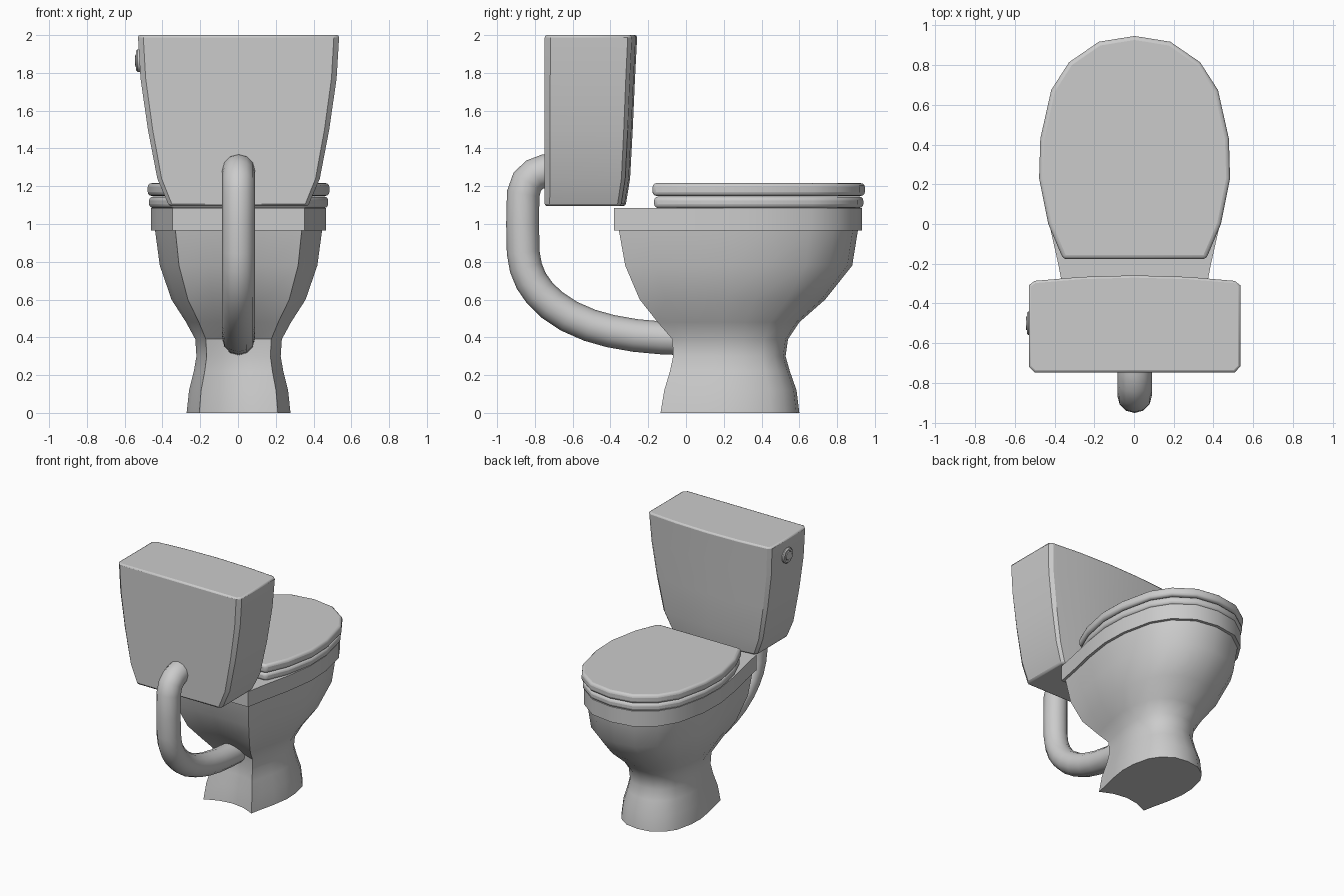
import bpy, math
from mathutils import Matrix

if "Cube" in bpy.data.objects:
    bpy.data.objects.remove(bpy.data.objects["Cube"])

X0 = 0.003  # small sideways centring offset


def loft(name, rings, bevel=0.0, segments=2, limit=50, smooth=32):
    """Skin a stack of equal-length rings, cap both ends, optionally bevel."""
    n = len(rings[0])
    verts = [p for r in rings for p in r]
    faces = [(k * n + i, k * n + (i + 1) % n, (k + 1) * n + (i + 1) % n, (k + 1) * n + i)
             for k in range(len(rings) - 1) for i in range(n)]
    faces += [tuple(reversed(range(n))), tuple(range((len(rings) - 1) * n, len(rings) * n))]
    me = bpy.data.meshes.new(name)
    me.from_pydata(verts, [], faces)
    ob = bpy.data.objects.new(name, me)
    bpy.context.collection.objects.link(ob)
    if bevel:
        m = ob.modifiers.new("edge_round", 'BEVEL')
        m.width, m.segments = bevel, segments
        m.limit_method, m.angle_limit = 'ANGLE', math.radians(limit)
    finish(ob, smooth)
    return ob


def finish(ob, angle):
    bpy.ops.object.select_all(action='DESELECT')
    ob.select_set(True)
    bpy.context.view_layer.objects.active = ob
    bpy.ops.object.shade_smooth_by_angle(angle=math.radians(angle))


def mirror(half):
    """Right half outline, back centre to front centre -> full loop."""
    return half + [(-x, y) for x, y in reversed(half) if x > 1e-6]


# Bowl and pedestal: one outline rescaled at every height
rim = mirror([(0, -.38), (.18, -.38), (.35, -.38), (.385, -.2), (.43, 0), (.463, .23), (.457, .43),
              (.405, .665), (.32, .80), (.175, .905), (0, .933)])
# z, half width, back y, front y, hollow of the back face
levels = [(0, .275, -.135, .60, .06), (.12, .262, -.115, .585, .055), (.22, .237, -.085, .55, .05),
          (.30, .223, -.068, .527, .045), (.39, .229, -.072, .54, .04), (.48, .278, -.15, .60, .035),
          (.60, .355, -.245, .737, .025), (.78, .417, -.322, .88, .01), (.965, .442, -.355, .91, 0),
          (.965, .463, -.38, .933, 0), (1.085, .463, -.38, .933, 0)]


def bowl_ring(z, w, y0, y1, hollow):
    ring = []
    for x, y in rim:
        dent = hollow * max(0, 1 - (x / .35) ** 2) if y < -.37 else 0
        ring.append((X0 + x / .463 * w, y0 + dent + (y + .38) / 1.313 * (y1 - y0), z))
    return ring


loft("bowl", [bowl_ring(*lv) for lv in levels])

# Seat and lid: same outline, the seat a touch smaller
lid_outline = mirror([(0, -.177), (.36, -.177), (.435, 0), (.481, .23), (.475, .43),
                      (.42, .675), (.33, .815), (.18, .918), (0, .947)])
for name, s, z0, z1 in (("seat", .985, 1.085, 1.145), ("lid", 1, 1.149, 1.216)):
    loft(name, [[(X0 + x * s, .385 + (y - .385) * s, z) for x, y in lid_outline] for z in (z0, z1)],
         bevel=.02, segments=3)

# Tank: bowed front, flaring upward
tank_half = [(0, 0), (.505, 0), (.533, .03), (.533, .44), (.505, .462), (.27, .482), (0, .49)]
tank_levels = [(1.095, .368, -.32), (1.24, .43, -.296), (1.5, .48, -.282),
               (1.77, .519, -.27), (2.0, .533, -.258)]
tank_rings = [[(X0 + x / .533 * w, -.748 + y / .49 * (front + .748), z) for x, y in mirror(tank_half)]
              for z, w, front in tank_levels]
loft("tank", tank_rings, bevel=.012, limit=60)

# Flush button on the tank's side: collar with a recessed centre
profile = [(.06, -.48), (.06, -.532), (.052, -.54), (.038, -.54), (.035, -.533), (.033, -.543), (.02, -.545)]
loft("flush_button", [[(x, -.5 - r * math.cos(i * math.tau / 16), 1.865 + r * math.sin(i * math.tau / 16))
                       for i in range(16)] for r, x in profile])

# Supply pipe bending from the tank back into the pedestal
path = [(-.65, 1.29), (-.745, 1.282), (-.80, 1.262), (-.84, 1.225), (-.862, 1.16), (-.865, 1.0),
        (-.862, .85), (-.848, .77), (-.82, .70), (-.775, .635), (-.71, .572), (-.62, .512),
        (-.51, .464), (-.40, .433), (-.27, .41), (-.13, .397), (.05, .39)]
cu = bpy.data.curves.new("pipe", 'CURVE')
cu.dimensions = '3D'
cu.bevel_depth, cu.bevel_resolution, cu.use_fill_caps = .087, 4, True
sp = cu.splines.new('POLY')
sp.points.add(len(path) - 1)
for p, (y, z) in zip(sp.points, path):
    p.co = (X0, y, z, 1)
pipe = bpy.data.objects.new("pipe", cu)
bpy.context.collection.objects.link(pipe)
bpy.ops.object.select_all(action='DESELECT')
pipe.select_set(True)
bpy.context.view_layer.objects.active = pipe
bpy.ops.object.convert(target='MESH')
finish(bpy.context.view_layer.objects.active, 40)
